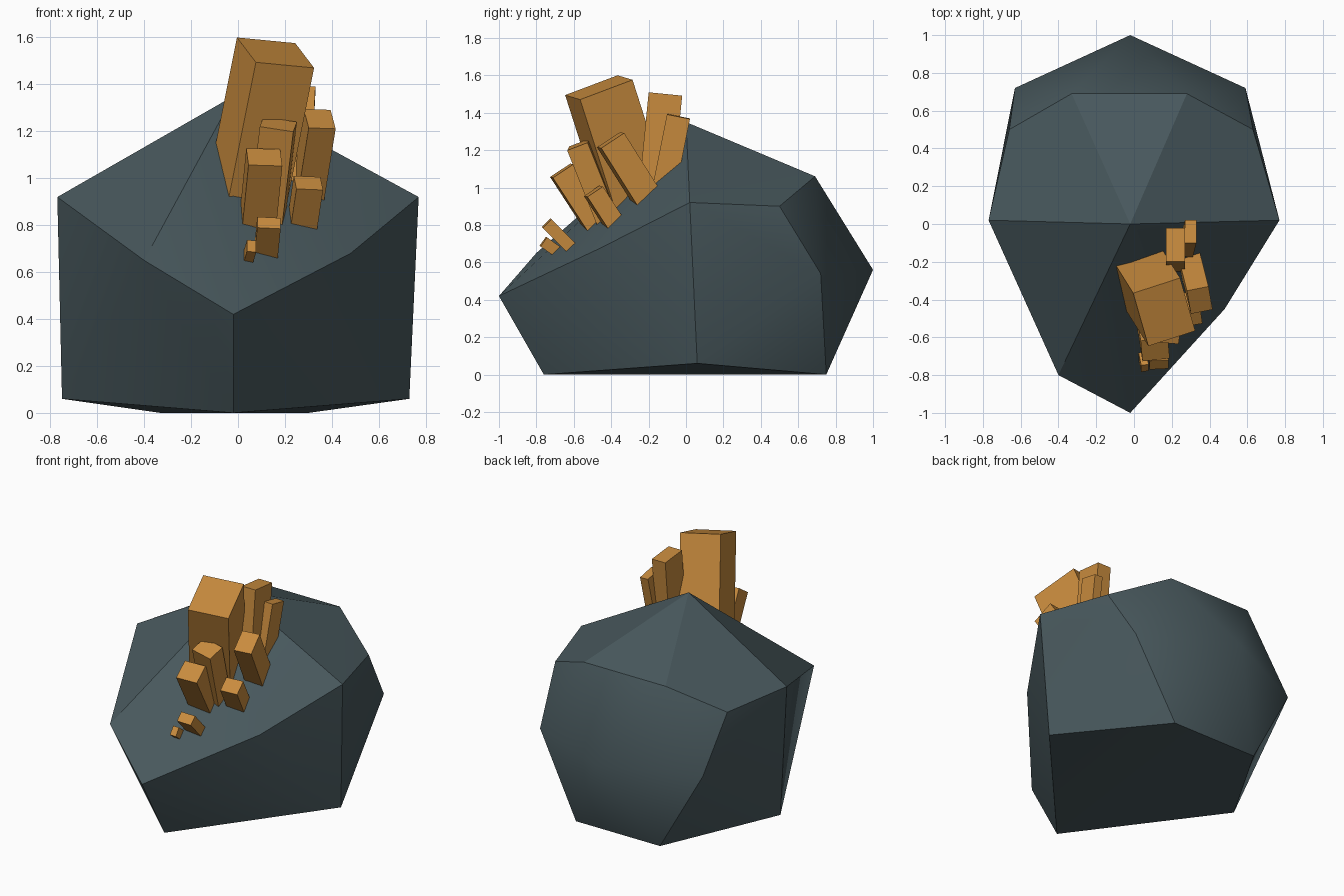
import bpy, bmesh
from math import radians, cos, sin
from mathutils import Vector

cube = bpy.data.objects.get("Cube")
if cube:
    bpy.data.objects.remove(cube, do_unlink=True)


def make_material(name, colour):
    mat = bpy.data.materials.new(name)
    mat.use_nodes = True
    mat.diffuse_color = (*colour, 1)
    shader = mat.node_tree.nodes["Principled BSDF"]
    shader.inputs["Base Color"].default_value = (*colour, 1)
    shader.inputs["Roughness"].default_value = 0.8
    return mat


def finish(bm, name, mat):
    bmesh.ops.recalc_face_normals(bm, faces=bm.faces[:])
    mesh = bpy.data.meshes.new(name)
    bm.to_mesh(mesh)
    bm.free()
    mesh.materials.append(mat)
    obj = bpy.data.objects.new(name, mesh)
    bpy.context.scene.collection.objects.link(obj)
    return obj


stone = make_material("slate_stone", (0.065, 0.098, 0.109))
amber = make_material("amber_crystal", (0.58, 0.26, 0.048))

# Faceted boulder: hull around its corner points
corners = [
    (-0.02, 0, 1.35), (-0.02, -1, 0.42), (-0.02, -0.76, 0), (-0.02, 1, 0.56),
    (-0.4, -0.8, 0.65), (0.48, -0.45, 0.68),
    (-0.77, 0.02, 0.92), (0.77, 0.02, 0.92),
    (-0.75, 0.06, 0.06), (0.73, 0.06, 0.06),
    (-0.33, 0.69, 1.06), (0.28, 0.69, 1.06),
    (-0.66, 0.5, 0.9), (0.63, 0.5, 0.9),
    (-0.63, 0.72, 0.54), (0.59, 0.72, 0.54),
    (-0.33, 0.75, 0), (0.3, 0.75, 0),
]
bm = bmesh.new()
for co in corners:
    bm.verts.new(co)
bmesh.ops.convex_hull(bm, input=bm.verts[:])
boulder = finish(bm, "boulder", stone)
bpy.ops.object.select_all(action="DESELECT")
boulder.select_set(True)
bpy.context.view_layer.objects.active = boulder
bpy.ops.object.shade_smooth_by_angle(angle=radians(30))


def crystal(name, top, lean, width, depth, length, twist=0):
    """Square-cut prism hanging from its top centre; lean is the drift per unit down."""
    axis = Vector((-lean[0], -lean[1], 1)).normalized()
    side = Vector((cos(radians(twist)), sin(radians(twist)), 0))
    side = (side - axis * side.dot(axis)).normalized()
    back = axis.cross(side)
    bm = bmesh.new()
    bmesh.ops.create_cube(bm, size=1)
    for v in bm.verts:
        x, y, z = v.co
        v.co = Vector(top) + side * x * width + back * y * depth + axis * (z - 0.5) * length
    finish(bm, name, amber)


# Crystal cluster, roots buried in the boulder
crystal("main_crystal", (0.16, -0.466, 1.535), (-0.2, 0.32), 0.262, 0.31, 0.8, 16)
crystal("left_crystal", (0.348, -0.403, 1.253), (-0.16, 0.63), 0.117, 0.148, 0.5, 10)
crystal("middle_crystal", (0.172, -0.575, 1.23), (-0.12, 0.4), 0.145, 0.118, 0.6, -8)
crystal("front_crystal", (0.112, -0.665, 1.09), (-0.1, 0.65), 0.145, 0.13, 0.5, 5)
crystal("short_crystal", (0.3, -0.495, 0.98), (-0.15, 0.65), 0.115, 0.1, 0.4, 8)
crystal("small_crystal", (0.132, -0.745, 0.81), (-0.1, 1), 0.1, 0.065, 0.3)
crystal("tiny_crystal", (0.058, -0.763, 0.711), (-0.3, 1.4), 0.04, 0.06, 0.2)
crystal("rear_crystal", (0.22, -0.11, 1.5), (0, -0.1), 0.1, 0.18, 0.6)
crystal("rear_thin_crystal", (0.3, -0.04, 1.38), (-0.05, -0.2), 0.06, 0.125, 0.5)
